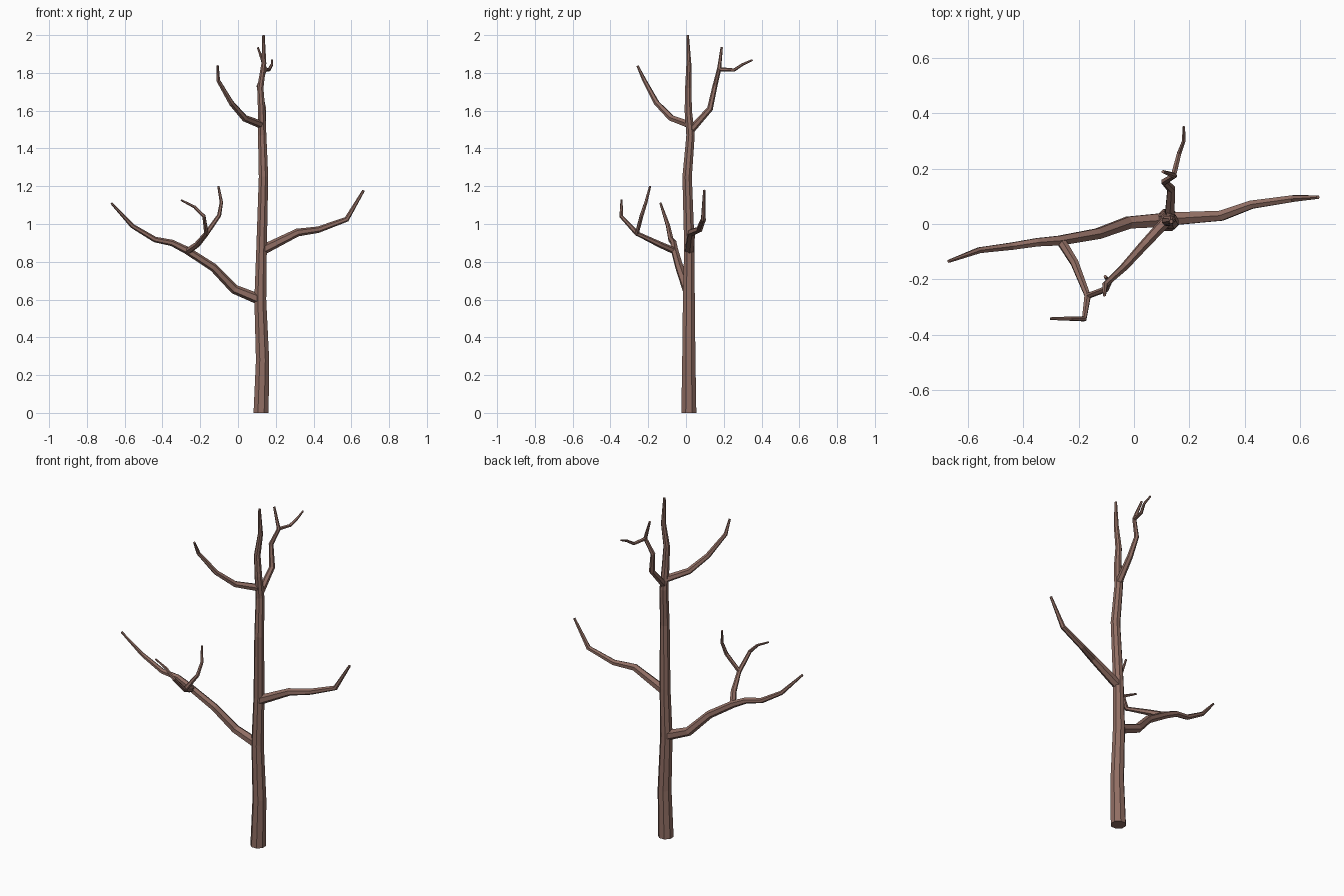
import bpy, bmesh, math
from mathutils import Vector

bark = bpy.data.materials.new("bark")
bark.diffuse_color = (0.28, 0.155, 0.125, 1)


def limb(name, path, sides=6):
    """Flat-faced tapering tube; path holds (x, y, z, radius)."""
    pts = [Vector(p[:3]) for p in path]
    bm = bmesh.new()
    rings, side = [], None
    for i, p in enumerate(pts):
        a = (p - pts[i - 1]).normalized() if i else Vector()
        b = (pts[i + 1] - p).normalized() if i < len(pts) - 1 else Vector()
        t = (a + b).normalized()
        if i == 0 and name == "trunk":
            t = Vector((0, 0, 1))
        if side is None:
            side = Vector((1, 0, 0)) if abs(t.x) < 0.6 else Vector((0, 1, 0))
        side = (side - t * side.dot(t)).normalized()
        up = t.cross(side)
        ring = []
        for k in range(sides):
            w = math.tau * (k + 0.5) / sides
            ring.append(bm.verts.new(p + path[i][3] * (math.cos(w) * side + math.sin(w) * up)))
        rings.append(ring)
    for r, s in zip(rings, rings[1:]):
        for k in range(sides):
            n = (k + 1) % sides
            bm.faces.new((r[k], r[n], s[n], s[k]))
    bm.faces.new(rings[0][::-1])
    bm.faces.new(rings[-1])
    me = bpy.data.meshes.new(name)
    bm.to_mesh(me)
    bm.free()
    me.materials.append(bark)
    ob = bpy.data.objects.new(name, me)
    bpy.context.collection.objects.link(ob)


# Trunk
limb("trunk", [
    (0.122, 0.015, 0, 0.043), (0.130, 0.015, 0.28, 0.038), (0.118, 0.015, 0.60, 0.034),
    (0.125, 0.018, 0.88, 0.030), (0.135, 0.006, 1.25, 0.027), (0.128, 0.024, 1.47, 0.024),
    (0.125, 0.012, 1.60, 0.021), (0.118, 0.012, 1.72, 0.018), (0.137, 0.015, 1.85, 0.014),
    (0.135, 0.009, 2.0, 0.007)], 8)

# Lower left bough and its forking shoot
limb("left_bough", [
    (0.115, 0.015, 0.60, 0.029), (-0.02, 0.005, 0.655, 0.025), (-0.13, -0.035, 0.77, 0.022),
    (-0.27, -0.06, 0.86, 0.020), (-0.35, -0.066, 0.90, 0.017), (-0.44, -0.08, 0.918, 0.015),
    (-0.56, -0.095, 0.99, 0.012), (-0.67, -0.135, 1.11, 0.006)])
limb("left_shoot", [
    (-0.265, -0.06, 0.857, 0.018), (-0.215, -0.14, 0.892, 0.016), (-0.167, -0.26, 0.95, 0.013),
    (-0.10, -0.235, 1.045, 0.011), (-0.088, -0.212, 1.115, 0.009), (-0.104, -0.19, 1.2, 0.006)])
limb("left_twig", [
    (-0.167, -0.255, 0.945, 0.013), (-0.18, -0.343, 1.04, 0.010),
    (-0.23, -0.342, 1.09, 0.008), (-0.302, -0.342, 1.127, 0.005)])

# Right bough
limb("right_bough", [
    (0.125, 0.018, 0.86, 0.027), (0.315, 0.03, 0.955, 0.021), (0.425, 0.07, 0.97, 0.017),
    (0.575, 0.092, 1.025, 0.014), (0.665, 0.097, 1.178, 0.007)])

# Upper front branch
limb("upper_front_branch", [
    (0.125, 0.02, 1.525, 0.021), (0.035, -0.077, 1.56, 0.018), (-0.035, -0.155, 1.64, 0.015),
    (-0.105, -0.22, 1.76, 0.011), (-0.107, -0.257, 1.838, 0.006)])

# Upper back branch and twig
limb("upper_back_branch", [
    (0.128, 0.02, 1.49, 0.020), (0.135, 0.127, 1.61, 0.016), (0.110, 0.153, 1.73, 0.013),
    (0.145, 0.175, 1.82, 0.011), (0.105, 0.189, 1.935, 0.006)])
limb("upper_back_twig", [
    (0.142, 0.172, 1.82, 0.011), (0.163, 0.255, 1.815, 0.009), (0.18, 0.30, 1.845, 0.007),
    (0.18, 0.352, 1.868, 0.005)])
